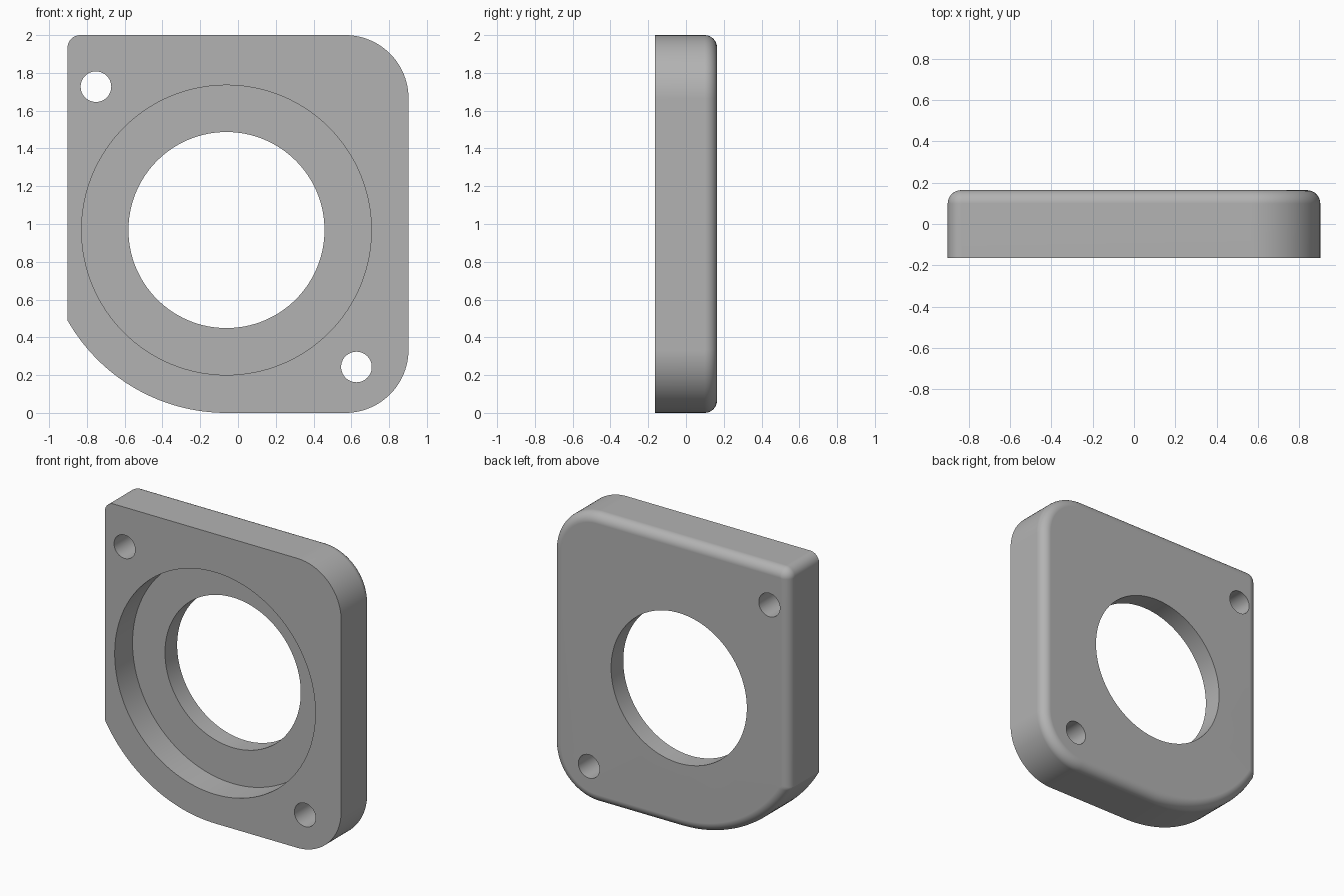
import bpy, bmesh
from math import sin, cos, pi, asin, radians
from mathutils import Matrix

cube = bpy.data.objects.get("Cube")
if cube:
    bpy.data.objects.remove(cube, do_unlink=True)

HALF_W, HEIGHT, HALF_T = 0.903, 2.0, 0.164
FILLET, BIG_R, SMALL_R = 0.065, 0.335, 0.068
CX, CZ = -0.061, 0.968          # bore centre, also centre of the large lower arc

grey = bpy.data.materials.new("plain grey")
grey.use_nodes = True
colour = (0.45, 0.45, 0.45, 1)
grey.diffuse_color = colour
grey.node_tree.nodes["Principled BSDF"].inputs["Base Color"].default_value = colour


def arc(x, z, r, start, end, steps):
    angles = [start + (end - start) * i / steps for i in range(steps + 1)]
    return [(x + r * cos(a), z + r * sin(a)) for a in angles]


def outline(d):
    """Plate outline moved inward by d, counterclockwise."""
    big = HALF_W - BIG_R
    small = HALF_W - SMALL_R
    r = CZ - d
    start = pi + asin((CZ ** 2 - 0) ** 0.5 * 0)
    # the lower arc begins where it meets the left edge
    cos_a = (-HALF_W + d - CX) / r
    start = 1.5 * pi + asin(cos_a)
    return (arc(CX, CZ, r, start, 1.5 * pi, 32)
            + arc(big, BIG_R, BIG_R - d, -pi / 2, 0, 24)
            + arc(big, HEIGHT - BIG_R, BIG_R - d, 0, pi / 2, 24)
            + arc(-small, HEIGHT - SMALL_R, SMALL_R - d, pi / 2, pi, 10))


def finish(name, bm):
    bmesh.ops.recalc_face_normals(bm, faces=bm.faces)
    mesh = bpy.data.meshes.new(name)
    bm.to_mesh(mesh)
    bm.free()
    mesh.materials.append(grey)
    ob = bpy.data.objects.new(name, mesh)
    bpy.context.collection.objects.link(ob)
    return ob


# Plate: sharp front rim, straight wall, rounded back rim
STEPS = 8
levels = [(-HALF_T, 0)]
for i in range(STEPS + 1):
    a = pi / 2 * i / STEPS
    levels.append((HALF_T - FILLET * (1 - sin(a)), FILLET * (1 - cos(a))))
bm = bmesh.new()
rings = [[bm.verts.new((x, y, z)) for x, z in outline(d)] for y, d in levels]
count = len(rings[0])
for lower, upper in zip(rings, rings[1:]):
    for i in range(count):
        j = (i + 1) % count
        bm.faces.new((lower[i], lower[j], upper[j], upper[i]))
bm.faces.new(rings[0])
bm.faces.new(rings[-1])
plate = finish("flange_plate", bm)


# Recess, central bore and two bolt holes
def cut(name, x, z, r, y0, y1, sides):
    bm = bmesh.new()
    place = Matrix.Translation((x, (y0 + y1) / 2, z)) @ Matrix.Rotation(pi / 2, 4, 'X')
    bmesh.ops.create_cone(bm, cap_ends=True, segments=sides, radius1=r,
                          radius2=r, depth=y1 - y0, matrix=place)
    cutter = finish(name, bm)
    cutter.hide_render = True
    mod = plate.modifiers.new(name, 'BOOLEAN')
    mod.operation = 'DIFFERENCE'
    mod.solver = 'EXACT'
    mod.object = cutter
    bpy.ops.object.modifier_apply(modifier=mod.name)
    bpy.data.objects.remove(cutter, do_unlink=True)


bpy.ops.object.select_all(action='DESELECT')
plate.select_set(True)
bpy.context.view_layer.objects.active = plate
cut("recess_cutter", CX, CZ, 0.767, -0.5, 0.031, 128)
cut("bore_cutter", CX, CZ, 0.519, -0.4, 0.4, 128)
cut("upper_bolt_cutter", -0.752, 1.727, 0.081, -0.4, 0.4, 48)
cut("lower_bolt_cutter", 0.627, 0.243, 0.081, -0.4, 0.4, 48)

# Smooth curved walls, keeping flat faces flat and rims crisp
bpy.ops.object.shade_smooth_by_angle(angle=radians(28))
weighted = plate.modifiers.new("flat_face_normals", 'WEIGHTED_NORMAL')
weighted.keep_sharp = True
